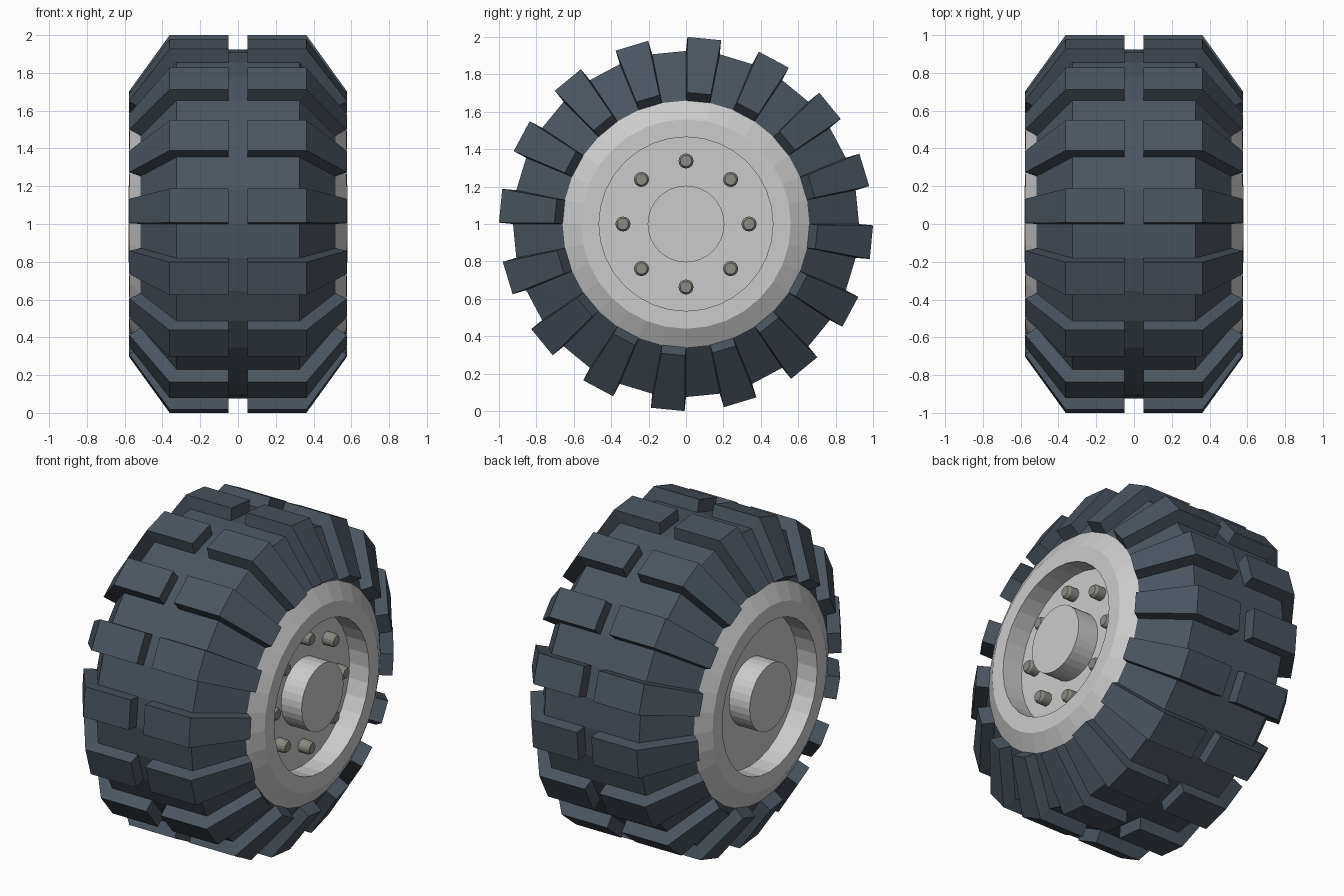
import bpy, bmesh
from math import cos, sin, pi
from mathutils import Vector

if "Cube" in bpy.data.objects:
    bpy.data.objects.remove(bpy.data.objects["Cube"])

SIDES = 32
STEP = 2 * pi / SIDES


def material(name, rgb):
    m = bpy.data.materials.new(name)
    m.diffuse_color = (*rgb, 1)
    m.use_nodes = True
    m.node_tree.nodes["Principled BSDF"].inputs["Base Color"].default_value = m.diffuse_color
    return m


def ring_point(x, r, angle, cy=0.0, cz=1.0):
    return Vector((x, cy + r * cos(angle), cz + r * sin(angle)))


def finish(bm, name, mat=None):
    bmesh.ops.remove_doubles(bm, verts=bm.verts, dist=1e-5)
    bmesh.ops.dissolve_degenerate(bm, edges=bm.edges, dist=1e-6)
    bmesh.ops.recalc_face_normals(bm, faces=bm.faces)
    mesh = bpy.data.meshes.new(name)
    bm.to_mesh(mesh)
    bm.free()
    ob = bpy.data.objects.new(name, mesh)
    bpy.context.collection.objects.link(ob)
    if mat:
        mesh.materials.append(mat)
    return ob


def revolve(bm, profile, sides, cy=0.0, cz=1.0):
    """Turn an (x, radius) profile around an axis along x."""
    rings = [[bm.verts.new(ring_point(x, r, 2 * pi * i / sides, cy, cz))
              for i in range(sides)] for x, r in profile]
    for a, b in zip(rings, rings[1:]):
        for i in range(sides):
            j = (i + 1) % sides
            bm.faces.new((a[i], a[j], b[j], b[i]))


rubber = material("rubber", (0.07, 0.09, 0.115))
steel = material("bolt_steel", (0.26, 0.26, 0.23))

# Tyre carcass and rim meet at the bead, one closed shell
crown, bead = (0.325, 0.925), (0.515, 0.66)
bm = bmesh.new()
revolve(bm, [(-bead[0], bead[1]), (-crown[0], crown[1]), crown, bead], SIDES)
finish(bm, "tyre", rubber)

# Rim: sloped lip, recess, central hub, one on each side
for side, label in ((1, "outer"), (-1, "inner")):
    half = [bead, (0.575, 0.56), (0.575, 0.465), (0.44, 0.465),
            (0.44, 0.205), (0.58, 0.205), (0.58, 0)]
    bm = bmesh.new()
    revolve(bm, [(side * x, r) for x, r in half], SIDES)
    finish(bm, label + "_rim", None)

# Tread lugs: every other facet of the carcass raised along its normals
base = [(0.05, 0.925), crown, bead]
raise_by = [(0, 0.0755), (0.037, 0.0755), (0.061, 0.044)]
bm = bmesh.new()
for side in (1, -1):
    for k in range(1, SIDES, 2):
        a0, a1 = k * STEP, (k + 1) * STEP
        mid = (a0 + a1) / 2
        rows = []
        for (x, r), (dx, dr) in zip(base, raise_by):
            low = [ring_point(side * x, r, a) for a in (a0, a1)]
            lift = Vector((side * dx, dr * cos(mid), dr * sin(mid)))
            high = [p + lift for p in low]
            rows.append([bm.verts.new(p) for p in (low[0], high[0], high[1], low[1])])
        for p, q in zip(rows, rows[1:]):
            for i in range(4):
                j = (i + 1) % 4
                bm.faces.new((p[i], p[j], q[j], q[i]))
        bm.faces.new(rows[0])
        bm.faces.new(rows[-1])
finish(bm, "tread_lugs", rubber)

# Eight chamfered wheel bolts on the outer side only
bm = bmesh.new()
for k in range(8):
    a = k * pi / 4
    revolve(bm, [(0.435, 0.04), (0.495, 0.04), (0.51, 0.03), (0.51, 0)],
            16, 0.337 * cos(a), 1 + 0.337 * sin(a))
finish(bm, "wheel_bolts", steel)
